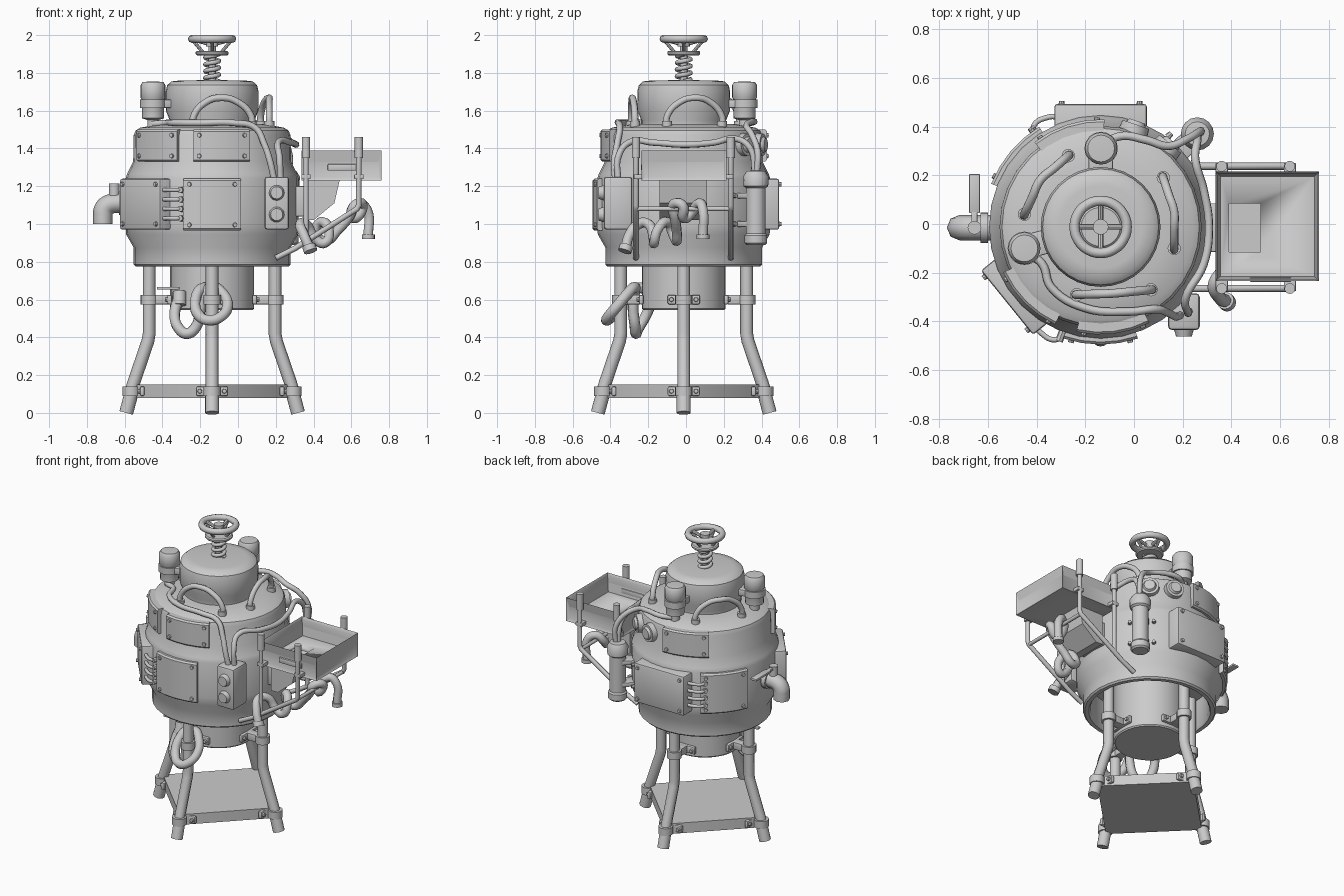
import bpy, bmesh, math
from math import sin, cos, pi, radians
from mathutils import Vector, Matrix

if "Cube" in bpy.data.objects:
    bpy.data.objects.remove(bpy.data.objects["Cube"])

CX, CY = -0.137, -0.012      # boiler axis
bolt_list = []


def P(a, r, z):
    a = radians(a)
    return Vector((CX + r * cos(a), CY + r * sin(a), z))


def finish(name, bm, angle=35):
    bmesh.ops.recalc_face_normals(bm, faces=bm.faces[:])
    me = bpy.data.meshes.new(name)
    bm.to_mesh(me)
    bm.free()
    ob = bpy.data.objects.new(name, me)
    bpy.context.collection.objects.link(ob)
    smooth(ob, angle)
    return ob


def smooth(ob, angle=35):
    bpy.ops.object.select_all(action='DESELECT')
    ob.select_set(True)
    bpy.context.view_layer.objects.active = ob
    bpy.ops.object.shade_smooth_by_angle(angle=radians(angle))


def lathe(name, prof, x=CX, y=CY, seg=32):
    bm = bmesh.new()
    vs = [bm.verts.new((x + r, y, z)) for r, z in prof]
    es = [bm.edges.new(e) for e in zip(vs, vs[1:])]
    bmesh.ops.spin(bm, geom=vs + es, cent=(x, y, 0), axis=(0, 0, 1), angle=2 * pi, steps=seg, use_duplicate=False)
    bmesh.ops.remove_doubles(bm, verts=bm.verts[:], dist=1e-4)
    return finish(name, bm)


def box(name, size, loc, rot=0, bevel=0.01):
    bm = bmesh.new()
    m = Matrix.Translation(loc) @ Matrix.Rotation(radians(rot), 4, 'Z') @ Matrix.Diagonal((*size, 1))
    bmesh.ops.create_cube(bm, size=1, matrix=m)
    if bevel:
        bmesh.ops.bevel(bm, geom=bm.edges[:], offset=bevel, segments=2, profile=0.5, affect='EDGES')
    return finish(name, bm)


def add_cyl(bm, p, q, r, r2=None, seg=12):
    p, q = Vector(p), Vector(q)
    m = Matrix.Translation((p + q) / 2) @ (q - p).to_track_quat('Z', 'Y').to_matrix().to_4x4()
    bmesh.ops.create_cone(bm, cap_ends=True, segments=seg, radius1=r, radius2=r if r2 is None else r2,
                          depth=(q - p).length, matrix=m)


def cyl(name, p, q, r, r2=None, seg=16):
    bm = bmesh.new()
    add_cyl(bm, p, q, r, r2, seg)
    return finish(name, bm)


def tube(name, pts, r, cyclic=False, straight=False, res=6):
    cu = bpy.data.curves.new(name, 'CURVE')
    cu.dimensions, cu.bevel_depth, cu.bevel_resolution = '3D', r, 2
    cu.use_fill_caps, cu.resolution_u = True, res
    s = cu.splines.new('POLY' if straight else 'BEZIER')
    pp = s.points if straight else s.bezier_points
    pp.add(len(pts) - 1)
    for b, p in zip(pp, pts):
        if straight:
            b.co = (*p, 1)
        else:
            b.co, b.handle_left_type, b.handle_right_type = p, 'AUTO', 'AUTO'
    s.use_cyclic_u = cyclic
    ob = bpy.data.objects.new(name, cu)
    bpy.context.collection.objects.link(ob)
    bpy.ops.object.select_all(action='DESELECT')
    ob.select_set(True)
    bpy.context.view_layer.objects.active = ob
    bpy.ops.object.convert(target='MESH')
    smooth(bpy.context.object, 50)


def ring(name, r, z, minor):
    tube(name, [P(i * 30, r, z) for i in range(12)], minor, cyclic=True, res=3)


def curved_panel(name, a, half, r0, r1, z0, z1):
    # plate bent around the boiler, bolted at its corners
    bm = bmesh.new()
    n, prev = 4, None
    for i in range(n + 1):
        t = a - half + 2 * half * i / n
        cur = [bm.verts.new(P(t, r, z)) for r, z in ((r0, z0), (r1 - .01, z0), (r1, z0 + .01), (r1, z1 - .01), (r1 - .01, z1), (r0, z1))]
        if prev:
            for k in range(6):
                bm.faces.new((prev[k], prev[k - 1], cur[k - 1], cur[k]))
        else:
            bm.faces.new(cur)
        prev = cur
    bm.faces.new(prev)
    finish(name, bm, 20)
    for s in (-1, 1):
        for z in (z0 + .03, z1 - .03):
            t = a + s * (half - 4)
            bolt_list.append((P(t, r1 - .01, z), P(t, r1 + .008, z)))


def flat_bolts(a, r, width, zs):
    t, d = P(a + 90, 1, 0) - P(0, 0, 0), P(a, 1, 0) - P(0, 0, 0)
    for s in (-1, 1):
        for z in zs:
            p = P(a, r, z) + t * s * width / 2
            bolt_list.append((p - d * .01, p + d * .012))


# boiler shell (open underneath), dome and lower drum
lathe("boiler_shell", [(0, .98), (.37, .98), (.37, .79), (.38, .775), (.405, .775), (.415, .785), (.415, .875), (.455, .945), (.458, 1.0),
                       (.458, 1.24), (.45, 1.265), (.418, 1.33), (.415, 1.47), (.405, 1.495), (.38, 1.51), (.27, 1.53), (0, 1.53)])
lathe("dome", [(.225, 1.52), (.225, 1.55), (.245, 1.6), (.246, 1.70), (.238, 1.735), (.215, 1.755), (.17, 1.76), (0, 1.762)])
lathe("lower_drum", [(0, .545), (.215, .545), (.222, .553), (.222, .99)])

# hand wheel on a spring stem
cyl("wheel_stem", P(0, 0, 1.74), P(0, 0, 1.97), .02)
tube("stem_spring", [P(i * 60, .036, 1.755 + .006 * i) for i in range(25)], .012, res=3)
ring("hand_wheel", .107, 1.98, .021)
lathe("stem_collar", [(0, 1.893), (.08, 1.893), (.087, 1.9), (.087, 1.91), (.08, 1.917), (0, 1.917)])
cyl("wheel_hub", P(0, 0, 1.94), P(0, 0, 1.985), .032)
for i in range(4):
    cyl("wheel_spoke", P(i * 90, .02, 1.955), P(i * 90, .105, 1.978), .011, seg=8)
    cyl("wheel_strut", P(i * 90, .05, 1.91), P(i * 90, .1, 1.97), .009, seg=8)

# four splayed legs with clamps, and the base plate
for a in (0, 90, 180, 270):
    path = [P(a, .333, .98), P(a, .333, .42), P(a, .34, .38), P(a, .415, .16), P(a, .43, .11)]
    tube("leg", path, .034, straight=True)
    cyl("leg_foot", P(a, .455, 0), P(a, .42, .13), .037)
    for z, r, fr in ((.6, .333, .225), (.115, .428, .37)):
        cyl("leg_clamp", P(a, r, z - .025), P(a, r, z + .025), .046)
        box("clamp_arm", (r - fr, .06, .05), P(a, (r + fr) / 2, z), a, .006)
        box("clamp_flange", (.025, .17, .05), P(a, fr, z), a, .008)
        flat_bolts(a, fr + .013, .13, (z,))
bm = bmesh.new()
m = Matrix.Translation((CX, CY, .115)) @ Matrix.Rotation(pi / 4, 4, 'Z') @ Matrix.Diagonal((.6, .6, .07, 1))
bmesh.ops.create_cube(bm, size=1, matrix=m)
up = [e for e in bm.edges if abs(e.verts[0].co.z - e.verts[1].co.z) > .01]
bmesh.ops.bevel(bm, geom=up, offset=.04, segments=3, profile=.5, affect='EDGES')
finish("base_plate", bm)

# bolted panels and boxes around the boiler
for a in (225, 277, 108):
    curved_panel("upper_panel", a, 20, .39, .442, 1.33, 1.5)
for a in (270, 140):
    curved_panel("middle_panel", a, 18.5, .44, .483, .965, 1.24)
box("left_box", (.15, .34, .27), P(219, .42, 1.105), 219, .012)
flat_bolts(219, .495, .28, (1.0, 1.21))
box("back_box", (.2, .38, .27), P(90, .405, 1.105), 90, .012)
flat_bolts(90, .505, .32, (1.0, 1.21))
for z in (1.03, 1.08, 1.13, 1.18):
    for a in (241, 116):
        tube("box_hose", [P(a - 6, .44, z), P(a - 4, .485, z), P(a, .5, z), P(a + 7, .5, z), P(a + 10, .47, z)], .011)
        cyl("hose_end", P(a + 9, .45, z), P(a + 9, .5, z), .016, seg=8)
box("knob_box", (.13, .15, .28), (.205, -.36, 1.11), 0, .015)
for z in (1.05, 1.165):
    lathe_z = (.205, -.43, z)
    cyl("control_knob", lathe_z, (.205, -.462, z), .042, .032, 20)
for a in (50, 71):
    cyl("gauge", P(a, .4, 1.42), P(a, .445, 1.42), .062, .058, 20)
    cyl("gauge_face", P(a, .44, 1.42), P(a, .46, 1.42), .045, .034, 20)

# left outlet elbow with lever valve
y = -.015
tube("outlet_elbow", [(-.56, y, 1.11), (-.65, y, 1.11), (-.69, y, 1.10), (-.712, y, 1.075), (-.716, y, 1.04), (-.716, y, 1.0)], .052)
cyl("elbow_flange", (-.6, y, 1.11), (-.63, y, 1.11), .062)
cyl("valve_stem", (-.655, y, 1.13), (-.655, y, 1.215), .028)
box("valve_lever", (.045, .16, .015), (-.655, .125, 1.2), 0, .004)
box("lever_neck", (.025, .08, .015), (-.655, .02, 1.2), 0, .004)

# two capacitors clamped to the dome
for x, y, a in ((-.45, -.1, 195), (-.135, .31, 90)):
    lathe("capacitor", [(0, 1.5), (.03, 1.5), (.03, 1.55), (.058, 1.56), (.06, 1.66), (.066, 1.67), (.066, 1.735),
                        (.055, 1.752), (0, 1.755)], x, y, 20)
    cyl("capacitor_band", (x, y, 1.615), (x, y, 1.66), .069)
    box("capacitor_bracket", (.1, .1, .045), P(a, .265, 1.637), a, .006)

# hoses on the lid
for p, m, q in (((-.27, .28), (-.385, .18), (-.45, .04)), ((.12, .19), (.165, .05), (.165, -.1)),
                ((-.235, -.29), (-.09, -.285), (.07, -.27))):
    pts = [(*p, 1.5), (*p, 1.57)]
    pts += [((p[0] + m[0]) / 2, (p[1] + m[1]) / 2, 1.65), (*m, 1.668), ((q[0] + m[0]) / 2, (q[1] + m[1]) / 2, 1.65)]
    tube("lid_hose", pts + [(*q, 1.57), (*q, 1.5)], .018)
    for e in (p, q):
        cyl("lid_hose_collar", (*e, 1.5), (*e, 1.545), .027)
tube("front_hose", [(-.45, -.12, 1.53), (-.38, -.16, 1.535), (-.34, -.26, 1.535), (-.2, -.345, 1.535), (-.02, -.36, 1.535), (.09, -.35, 1.51),
                    (.14, -.365, 1.42), (.17, -.38, 1.33), (.19, -.375, 1.24)], .017)
tube("right_hose", [(.225, -.36, 1.24), (.22, -.36, 1.35), P(-40, .455, 1.43), P(-20, .45, 1.43), P(0, .445, 1.42), P(20, .45, 1.43),
                    P(36, .48, 1.45), (.26, .34, 1.4), (.26, .365, 1.27)], .017)
tube("back_hose", [(-.13, .32, 1.53), (-.06, .36, 1.54), (.05, .345, 1.54), (.14, .32, 1.52), (.22, .35, 1.47), (.27, .38, 1.38), (.27, .375, 1.27)], .017)

# canister at the back right
lathe("canister", [(0, .89), (.05, .89), (.06, .9), (.06, .94), (.052, .95), (.052, 1.19), (.065, 1.2), (.068, 1.25),
                   (.05, 1.28), (0, 1.285)], .26, .37, 16)
for z in (1.0, 1.15):
    box("canister_bracket", (.12, .09, .03), P(44, .49, z), 44, .005)
    flat_bolts(44, .465, .15, (z,))

# tray: hollow box with recessed sides, and a feed chute below
bm = bmesh.new()
bmesh.ops.create_cube(bm, size=1, matrix=Matrix.Translation((.548, -.01, 1.31)) @ Matrix.Diagonal((.425, .45, .16, 1)))
bm.faces.ensure_lookup_table()
top = [f for f in bm.faces if f.normal.z > .5]
sides = [f for f in bm.faces if abs(f.normal.z) < .5]
bmesh.ops.inset_individual(bm, faces=sides, thickness=.025, depth=-.01)
bmesh.ops.inset_region(bm, faces=top, thickness=.028)
bmesh.ops.translate(bm, verts=top[0].verts[:], vec=(0, 0, -.12))
tray = finish("tray", bm)
bm = bmesh.new()
f = bm.faces.new([bm.verts.new((x, -.14, z)) for x, z in ((.35, 1.24), (.54, 1.24), (.51, 1.11), (.40, 1.02), (.35, 1.02))])
ext = bmesh.ops.extrude_face_region(bm, geom=[f])['geom']
bmesh.ops.translate(bm, verts=[v for v in ext if isinstance(v, bmesh.types.BMVert)], vec=(0, .25, 0))
chute = finish("feed_chute", bm)
cutter = box("pit_cutter", (.13, .2, .16), (.455, -.015, 1.24), 0, 0)
cutter.hide_render = True
for ob in (tray, chute):
    md = ob.modifiers.new("pit", 'BOOLEAN')
    md.operation, md.object, md.solver = 'DIFFERENCE', cutter, 'EXACT'
    bpy.context.view_layer.objects.active = ob
    bpy.ops.object.modifier_apply(modifier="pit")
bpy.data.objects.remove(cutter)
box("tray_mount", (.08, .2, .16), (.325, -.015, 1.12), 0, .006)
box("side_latch", (.17, .02, .035), (.56, -.228, 1.3), 0, .005)

# tray frame: posts standing on sloping arms
for y in (-.265, .237):
    tube("tray_arm", [(.2, y, .82), (.3, y, .87), (.63, y, 1.08), (.64, y, 1.1), (.64, y, 1.4)], .015, straight=True)
    cyl("inner_post", (.36, y, .91), (.36, y, 1.4), .014)
    for x in (.36, .64):
        cyl("post_cap", (x, y, 1.35), (x, y, 1.46), .022)
        box("post_clip", (.05, .06, .025), (x, y * .93, 1.25), 0, .004)
tube("tray_crossbar", [(.63, -.265, 1.08), (.63, .237, 1.08)], .012, straight=True)

# winding spout under the tray
tube("spout_pipe", [(.38, -.32, .87), (.35, -.30, .94), (.33, -.25, 1.0), (.36, -.2, 1.0), (.41, -.17, .92), (.46, -.17, .9), (.48, -.15, .97),
                    (.44, -.1, 1.01), (.41, -.07, .95), (.46, -.05, .91), (.53, -.05, .97), (.59, -.06, 1.04), (.62, -.07, 1.1),
                    (.66, -.02, 1.1), (.62, -.01, 1.03), (.6, .03, 1.06), (.64, .07, 1.11), (.685, .09, 1.07), (.69, .09, .94)], .027)
cyl("spout_lip", (.69, .09, .92), (.69, .09, .945), .034)
cyl("spout_flange", (.385, -.325, .855), (.375, -.315, .885), .036)

# drain hose looped round the front leg, with its tap
tube("drain_hose", [(-.31, -.17, .62), (-.335, -.21, .52), (-.315, -.25, .45), (-.27, -.265, .42), (-.22, -.27, .46), (-.2, -.28, .55),
                    (-.19, -.275, .62), (-.14, -.27, .665), (-.08, -.31, .63), (-.055, -.36, .57), (-.09, -.41, .51),
                    (-.15, -.42, .49), (-.21, -.38, .52), (-.225, -.32, .6), (-.19, -.26, .66), (-.15, -.2, .65)], .029)
cyl("drain_tap", (-.31, -.19, .57), (-.31, -.17, .64), .036)
cyl("tap_pipe", (-.31, -.17, .62), (-.22, -.1, .62), .025)
box("tap_handle", (.12, .03, .014), (-.37, -.18, .66), 0, .004)

# all bolts
bm = bmesh.new()
for p, q in bolt_list:
    add_cyl(bm, p, q, .014, .011, 8)
finish("bolts", bm)
